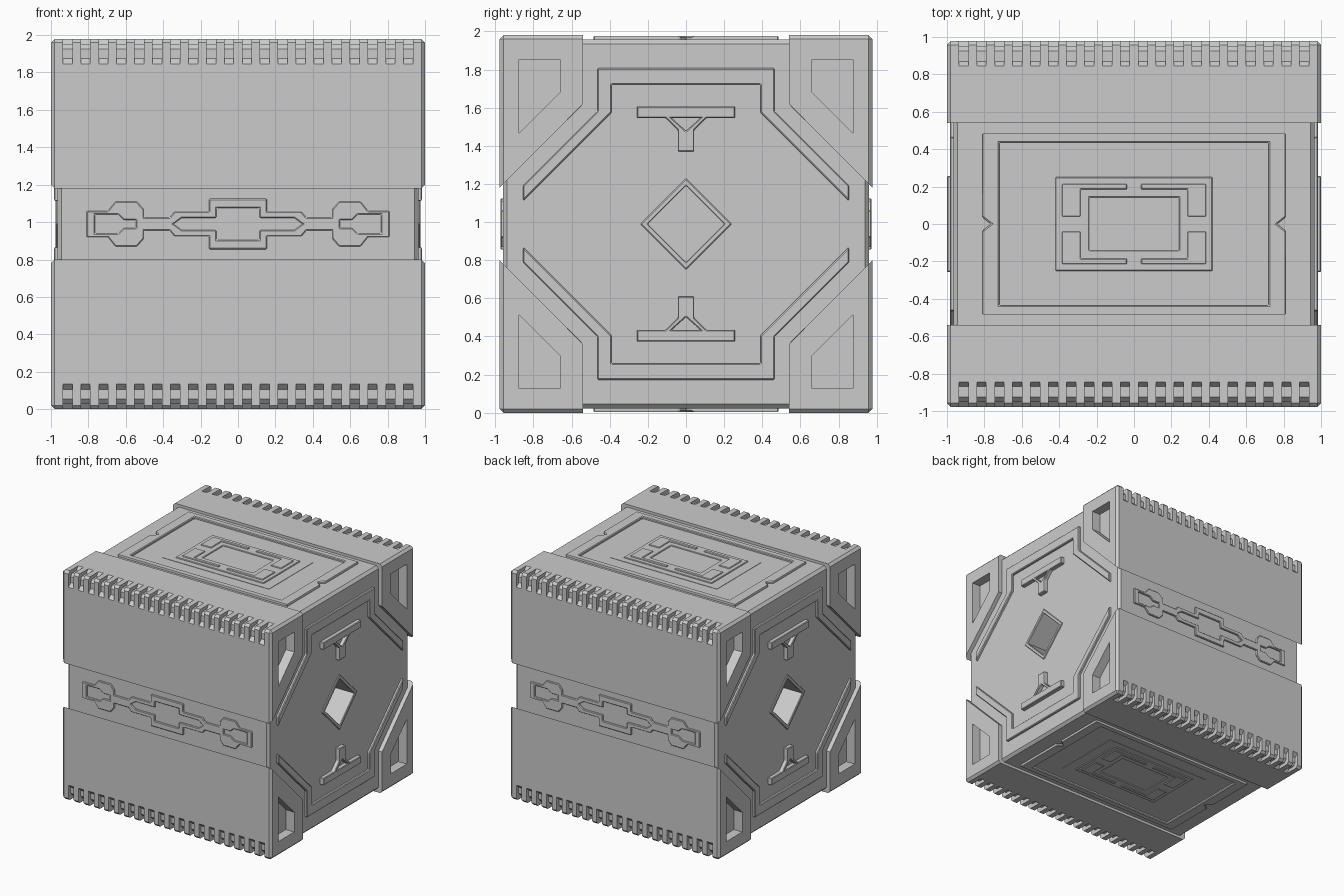
import bpy, bmesh

if "Cube" in bpy.data.objects:
    bpy.data.objects.remove(bpy.data.objects["Cube"])

CZ = 0.99                       # height of the cube centre
AX = {"side": lambda u, v, d: (d, u, v),
      "front": lambda u, v, d: (u, -d, v),
      "top": lambda u, v, d: (u, v, d)}


def sym2(p):
    """Half outline -> full outline mirrored over u = 0."""
    return p + [(-u, v) for u, v in reversed(p)]


def sym4(p):
    """Quarter outline -> full outline mirrored over both axes."""
    h = p + [(u, -v) for u, v in reversed(p) if v != 0]
    return h + [(-u, v) for u, v in reversed(h)]


def rect(a, b):
    return sym4([(a, b)])


def diamond(r):
    return [(r, 0), (0, r), (-r, 0), (0, -r)]


def prism(name, axis, loops, d0, d1, mirror="", bevel=0.0):
    """Extrude an outline (first loop) with holes (other loops) from d0 to d1."""
    bm = bmesh.new()
    for loop in loops:
        vs = [bm.verts.new(AX[axis](u, v, d0)) for u, v in loop]
        for i in range(len(vs)):
            bm.edges.new((vs[i - 1], vs[i]))
    if len(loops) == 1:
        bm.faces.new(vs)
    else:
        bmesh.ops.triangle_fill(bm, edges=bm.edges[:], use_beauty=True)
    ext = bmesh.ops.extrude_face_region(bm, geom=bm.faces[:])["geom"]
    move = AX[axis](0, 0, d1 - d0)
    bmesh.ops.translate(bm, vec=move, verts=[g for g in ext if isinstance(g, bmesh.types.BMVert)])
    bmesh.ops.recalc_face_normals(bm, faces=bm.faces[:])
    me = bpy.data.meshes.new(name)
    bm.to_mesh(me)
    bm.free()
    ob = bpy.data.objects.new(name, me)
    ob.location.z = CZ
    bpy.context.collection.objects.link(ob)
    if bevel:
        m = ob.modifiers.new("chamfer", "BEVEL")
        m.width, m.segments, m.limit_method = bevel, 1, "ANGLE"
        m.use_clamp_overlap = False
    if mirror:
        add_mirror(ob, mirror)
    return ob


def add_mirror(ob, axes):
    m = ob.modifiers.new("mirror", "MIRROR")
    m.use_axis = tuple(a in axes for a in "XYZ")


def cut(ob, cutter):
    m = ob.modifiers.new("cut", "BOOLEAN")
    m.operation, m.solver, m.object = "DIFFERENCE", "EXACT", cutter
    cutter.hide_render = True
    cutter.display_type = "WIRE"


# core block with a deep diamond socket in each side
core = prism("core", "side", [sym4([(.57, .967), (.57, .63), (.96, .24)])], -.965, .965, bevel=.022)
cut(core, prism("diamond_cutter", "side", [diamond(.2)], .77, 1.1, "X"))

# corner rail: outer edges chamfered, end pockets and a row of notches cut in
rail = prism("corner_rails", "side", [[(.54, .99), (.54, .63), (.978, .19), (.978, .99)]], -1, 1)
bm = bmesh.new()
bm.from_mesh(rail.data)
edges = []
for e in bm.edges:
    mid = (e.verts[0].co + e.verts[1].co) / 2
    end, outer_y, outer_z = abs(mid.x) > .9, mid.y > .97, mid.z > .98
    if (outer_y and outer_z) or (end and (outer_y or outer_z)):
        edges.append(e)
bmesh.ops.bevel(bm, geom=edges, offset=.02, segments=1, affect="EDGES")
bm.to_mesh(rail.data)
bm.free()

notch = [(.845, 1.1), (.845, .99), (.87, .96), (.925, .96), (.948, .935),
         (.948, .885), (.978, .855), (1.1, .855), (1.1, 1.1)]
notches = prism("notch_cutter", "side", [notch], -.936, -.886)
arr = notches.modifiers.new("row", "ARRAY")
arr.count, arr.use_relative_offset, arr.use_constant_offset = 20, False, True
arr.constant_offset_displace = (.0959, 0, 0)
cut(rail, notches)
pocket = [(.66, .863), (.877, .863), (.877, .475), (.66, .692)]
cut(rail, prism("pocket_cutter", "side", [pocket], .92, 1.1, "X"))
add_mirror(rail, "YZ")

# side reliefs: angular frame, T bracket, diamond rim
frame = sym2([(.465, .817), (.465, .59), (.855, .2), (.855, .12), (.39, .585), (.39, .732)])
prism("side_frames", "side", [frame], .955, .985, "XZ", .006)
tee = sym2([(.257, .617), (.257, .555), (.105, .555), (.042, .492), (.042, .38)])
gap = [(-.075, .555), (.075, .555), (0, .487)]
prism("side_brackets", "side", [tee, gap], .955, 1.0, "XZ", .005)
prism("diamond_rims", "side", [diamond(.24), diamond(.2)], .955, .975, "X", .005)

# front and back relief bands with three openings
band = sym4([(.155, .135), (.155, .065), (.34, .065), (.365, .035), (.505, .035),
             (.505, .08), (.54, .12), (.655, .12), (.695, .07), (.81, .07)])
mid_hole = sym4([(.115, .085), (.115, .033), (.3, .033), (.345, 0)])
half = [(.545, .022), (.61, .022), (.64, .05), (.765, .05)]
end_hole = half + [(u, -v) for u, v in reversed(half)]
far_hole = [(-u, v) for u, v in end_hole]
prism("front_bands", "front", [band, mid_hole, end_hole, far_hole], .95, .973, "Y", .005)

# top and bottom reliefs: notched border, thin plate, inner frame, corner brackets
border = sym4([(.81, .485), (.81, .035), (.765, 0)])
prism("top_borders", "top", [border, rect(.72, .435)], .955, .985, "Z", .006)
prism("top_plates", "top", [rect(.51, .305)], .955, .97, "Z")
prism("top_inner_frames", "top", [rect(.42, .25), rect(.24, .142)], .955, .978, "Z", .004)
bracket = [(.385, .215), (.038, .215), (.038, .185), (.285, .185), (.285, .04), (.385, .04)]
prism("top_corner_brackets", "top", [bracket], .955, .985, "XYZ", .004)
